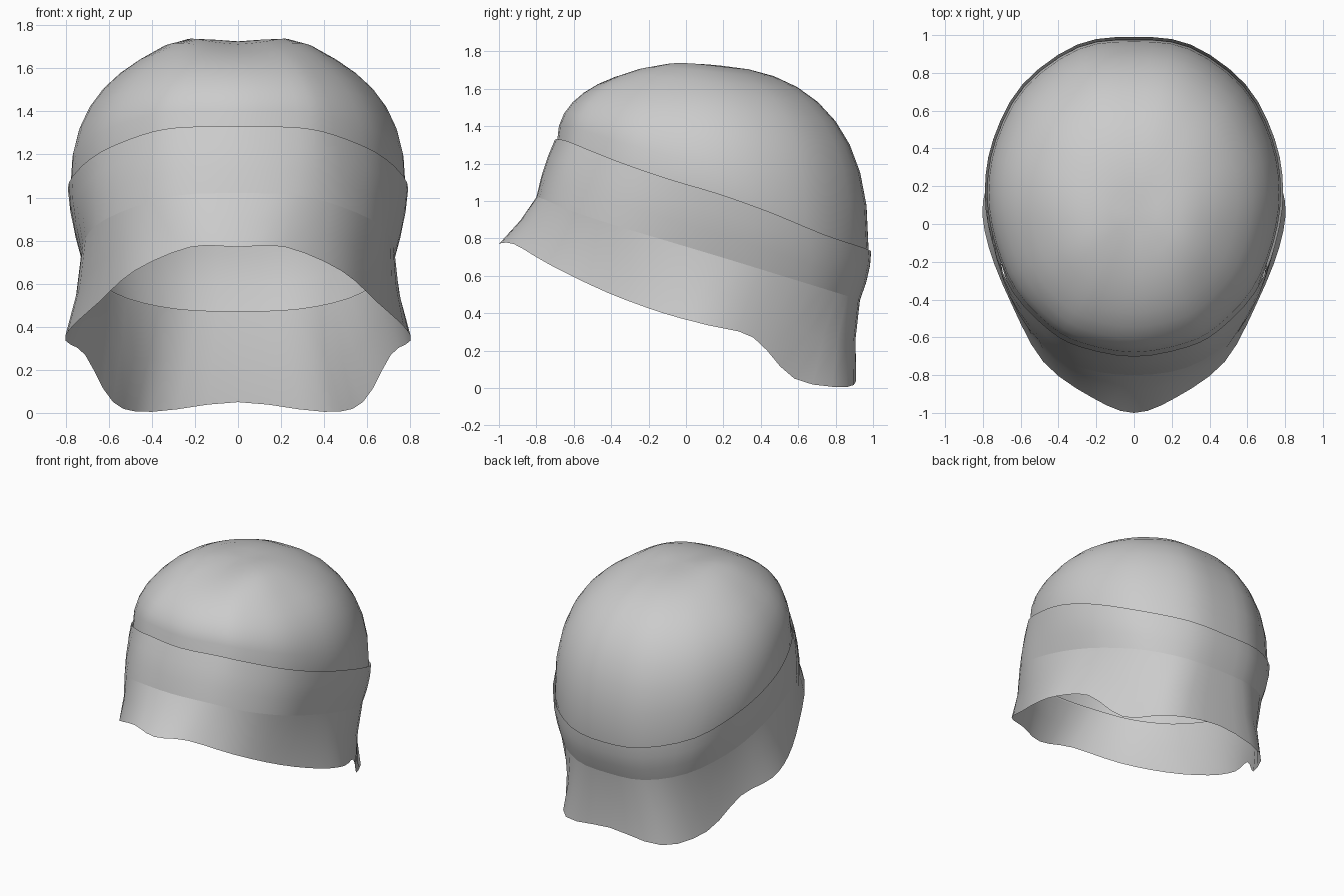
import bpy, bmesh, math
from mathutils import Vector

if "Cube" in bpy.data.objects:
    bpy.data.objects.remove(bpy.data.objects["Cube"])

# Half outlines (front centre -> right side -> back centre), mirrored into closed rings
BAND_TOP = [(0, -.70, 1.33), (.28, -.65, 1.325), (.45, -.56, 1.29), (.64, -.36, 1.21),
            (.75, -.1, 1.12), (.79, .17, 1.04), (.745, .45, .94), (.59, .74, .82),
            (.3, .95, .75), (0, .99, .73)]
CREASE = [(0, -.80, 1.02), (.28, -.76, 1.01), (.5, -.62, .95), (.66, -.38, .87),
          (.72, -.08, .78), (.72, .22, .69), (.665, .48, .61), (.52, .74, .53),
          (.28, .9, .48), (0, .93, .47)]
HEM = [(0, -1.0, .77), (.22, -.92, .77), (.48, -.73, .66), (.65, -.42, .51),
       (.77, -.12, .40), (.80, .12, .335), (.71, .36, .27), (.58, .58, .05),
       (.4, .86, .005), (0, .91, .05)]
STEPS = 3


def ring(half):
    """Mirror a half outline and round it with a Catmull-Rom curve."""
    pts = [Vector(p) for p in half]
    pts += [Vector((-p.x, p.y, p.z)) for p in reversed(pts[1:-1])]
    n, out = len(pts), []
    for i in range(n):
        a, b, c, d = (pts[(i + k) % n] for k in (-1, 0, 1, 2))
        for s in range(STEPS):
            t = s / STEPS
            out.append(.5 * (2 * b + (c - a) * t + (2 * a - 5 * b + 4 * c - d) * t * t
                             + (3 * b - a - 3 * c + d) * t ** 3))
    return out


def loft(name, rings, cap=None):
    """Skin a stack of rings, optionally closing the last one to a point."""
    bm = bmesh.new()
    rows = [[bm.verts.new(p) for p in r] for r in rings]
    n = len(rows[0])
    for lo, hi in zip(rows, rows[1:]):
        for i in range(n):
            j = (i + 1) % n
            bm.faces.new((lo[i], lo[j], hi[j], hi[i]))
    if cap is not None:
        tip = bm.verts.new(cap)
        for i in range(n):
            bm.faces.new((rows[-1][i], rows[-1][(i + 1) % n], tip))
    me = bpy.data.meshes.new(name)
    bm.to_mesh(me)
    bm.free()
    ob = bpy.data.objects.new(name, me)
    bpy.context.collection.objects.link(ob)
    bpy.context.view_layer.objects.active = ob
    ob.select_set(True)
    bpy.ops.object.shade_smooth_by_angle(angle=math.radians(50))
    ob.select_set(False)
    return ob


def blend(r1, r2, t, bulge=0):
    """Ring between two rings, pushed outward by bulge."""
    out = []
    for a, b in zip(r1, r2):
        p = a.lerp(b, t)
        p.xy *= 1 + bulge
        out.append(p)
    return out


def inset(r, k):
    return [Vector((p.x * k, (p.y - .1) * k + .1, p.z)) for p in r]


top, crease, hem = ring(BAND_TOP), ring(CREASE), ring(HEM)

# Turned-up band around the head
loft("band", [crease, blend(crease, top, .35, .012), blend(crease, top, .7, .012), top])

# Flared skirt: short brim in front, long neck flap behind
loft("skirt", [hem, blend(hem, crease, .5, -.015), crease])

# Crown: tucked inside the band, then domed up to a slightly hollow top
rim = inset(top, .985)
apex = Vector((0, .05, 1.725))
rings = [inset(crease, .985), blend(inset(crease, .985), rim, .5, .008)]
for k in range(10):
    s = k / 10 * math.pi / 2
    f = math.cos(s)
    layer = []
    for p in rim:
        e = 2.3 + .2 * max(-1, min(1, p.y))
        h = (1 - f ** e) ** (1 / e)
        x, y = (apex.xy + (p.xy - apex.xy) * f)
        z = p.z + (apex.z - p.z) * h
        # soft lobes either side of the crown's centre line
        z += .035 * math.exp(-((abs(x) - .27) / .16) ** 2 - ((y + .08) / .3) ** 2)
        layer.append(Vector((x, y, z)))
    rings.append(layer)
loft("crown", rings, apex)
